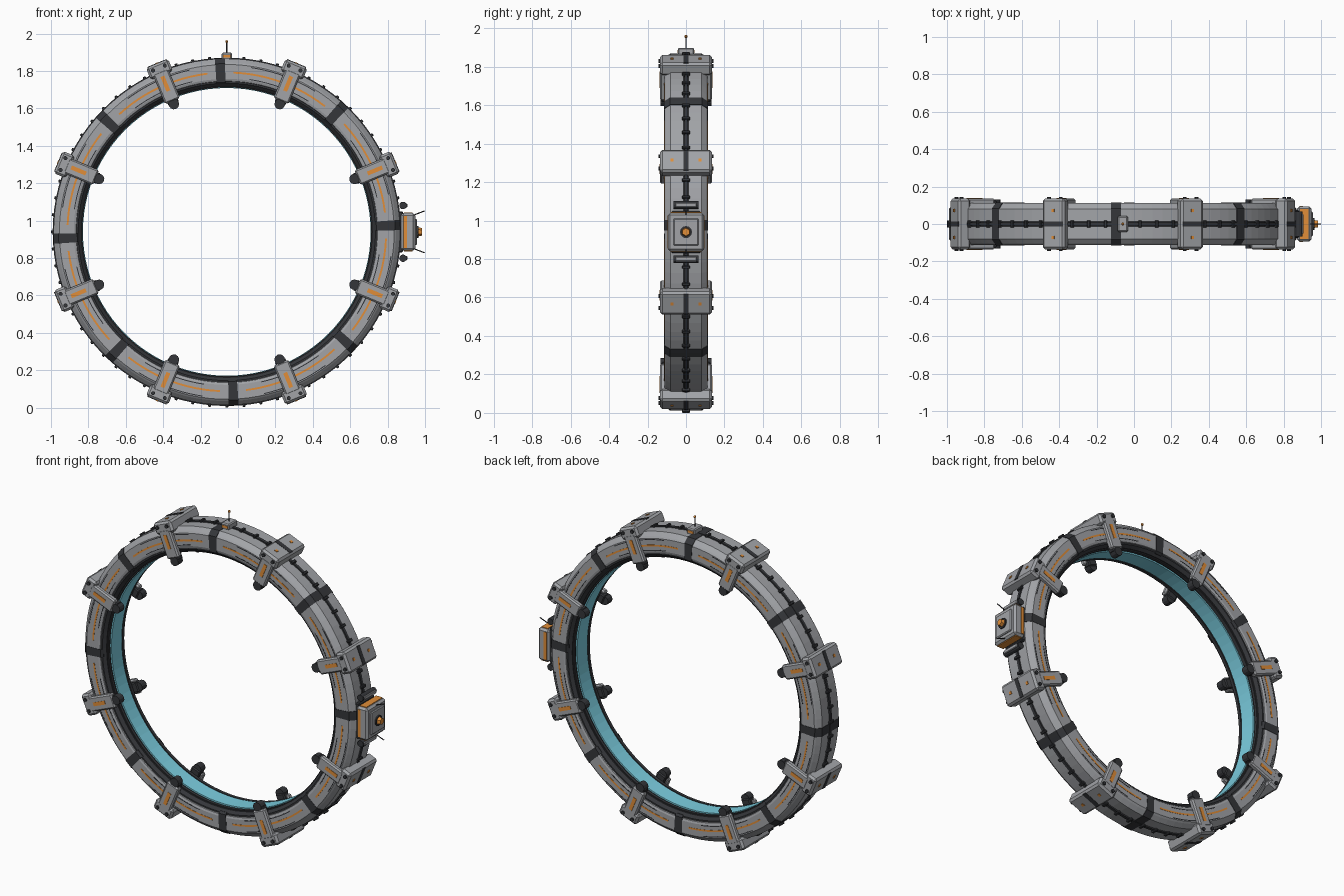
import bpy, bmesh
from math import cos, sin, pi, radians
from mathutils import Matrix, Vector

if "Cube" in bpy.data.objects:
    bpy.data.objects.remove(bpy.data.objects["Cube"])

CX, CZ = -0.06, 0.94          # ring centre
parts = {}                    # part name -> bmesh
DARK, GREY = (0.035, 0.037, 0.042, 1), (0.36, 0.37, 0.39, 1)
ORANGE, CYAN = (0.75, 0.27, 0.04, 1), (0.2, 0.62, 0.75, 1)
colours = {}


def target(name, colour):
    colours[name] = colour
    return parts.setdefault(name, bmesh.new())


def merge(name, colour, src, matrix):
    bmesh.ops.transform(src, matrix=matrix, verts=src.verts)
    tmp = bpy.data.meshes.new("tmp")
    src.to_mesh(tmp)
    src.free()
    target(name, colour).from_mesh(tmp)
    bpy.data.meshes.remove(tmp)


def polar(a):
    """Frame on the ring: x = radial, y = y, z = tangential."""
    return Matrix.Translation((CX, 0, CZ)) @ Matrix.Rotation(-radians(a), 4, 'Y')


def box(name, colour, x, y, z, frame=Matrix(), bevel=0.0):
    b = bmesh.new()
    bmesh.ops.create_cube(b, size=1)
    for v in b.verts:
        for i, (lo, hi) in enumerate((x, y, z)):
            v.co[i] = lo + (v.co[i] + 0.5) * (hi - lo)
    if bevel:
        bmesh.ops.bevel(b, geom=b.edges[:], offset=bevel, segments=1, affect='EDGES', profile=0.5)
    merge(name, colour, b, frame)


def rod(name, colour, p0, p1, r, n=12, frame=Matrix(), r2=None):
    p0, p1 = Vector(p0), Vector(p1)
    d = p1 - p0
    b = bmesh.new()
    bmesh.ops.create_cone(b, cap_ends=True, segments=n, radius1=r,
                          radius2=r if r2 is None else r2, depth=d.length)
    m = Matrix.Translation((p0 + p1) / 2) @ d.to_track_quat('Z', 'Y').to_matrix().to_4x4()
    merge(name, colour, b, frame @ m)


def ball(name, colour, p, r):
    b = bmesh.new()
    bmesh.ops.create_icosphere(b, subdivisions=2, radius=r)
    merge(name, colour, b, Matrix.Translation(p))


def sweep(name, colour, profile, a0=0, a1=360, n=96):
    """Sweep a closed (radius, y) profile around the ring."""
    b = bmesh.new()
    full = a1 - a0 >= 360
    rows = []
    for i in range(n if full else n + 1):
        a = radians(a0 + (a1 - a0) * i / n)
        rows.append([b.verts.new((CX + r * cos(a), y, CZ + r * sin(a))) for r, y in profile])
    k = len(profile)
    for i in range(n):
        p, q = rows[i], rows[(i + 1) % len(rows)]
        for j in range(k):
            b.faces.new((p[j], p[(j + 1) % k], q[(j + 1) % k], q[j]))
    if not full:
        b.faces.new(rows[0])
        b.faces.new(rows[-1])
    bmesh.ops.recalc_face_normals(b, faces=b.faces)
    merge(name, colour, b, Matrix())


def rect(r0, r1, y0, y1):
    return [(r0, y0), (r1, y0), (r1, y1), (r0, y1)]


# Dark core and glowing inner band
sweep("ring_core", DARK, [(0.778, -0.085), (0.795, -0.102), (0.9, -0.102), (0.916, -0.08),
                          (0.916, 0.08), (0.9, 0.102), (0.795, 0.102), (0.778, 0.085)])
sweep("inner_glow_band", CYAN, rect(0.769, 0.785, -0.05, 0.05))
for s in (-1, 1):
    sweep("inner_rail", DARK, rect(0.772, 0.79, s * 0.06, s * 0.078))

# Armour panels in eight sections, separated by dark joint bands
for k in range(8):
    mid = 45 * k + 2.25
    a0, a1 = mid + 1.7, mid + 43.3
    for s in (-1, 1):
        sweep("armour_panel", GREY, [(0.802, s * 0.095), (0.806, s * 0.108), (0.818, s * 0.112),
                                     (0.895, s * 0.112), (0.905, s * 0.104), (0.926, s * 0.08),
                                     (0.926, s * 0.013), (0.9, s * 0.013), (0.89, s * 0.09)], a0, a1, 12)
        sweep("orange_line", ORANGE, rect(0.847, 0.857, s * 0.105, s * 0.1135), a0 + 3, a1 - 3, 12)
        for r in (0.821, 0.885):
            sweep("panel_groove", DARK, rect(r, r + 0.005, s * 0.105, s * 0.113), a0 + 9, a1 - 9, 10)
    sweep("joint_band", DARK, [(0.79, -0.1), (0.8, -0.114), (0.9, -0.114), (0.928, -0.083),
                               (0.928, 0.083), (0.9, 0.114), (0.8, 0.114), (0.79, 0.1)],
          mid - 1.7, mid + 1.7, 2)

# Outer cable strip with ribs
sweep("outer_cable", DARK, rect(0.91, 0.931, -0.009, 0.009))
for i in range(64):
    box("cable_rib", DARK, (0.918, 0.94), (-0.02, 0.02), (-0.008, 0.008), polar(i * 5.625), 0.003)

# Eight clamps gripping the ring
for k in range(8):
    f = polar(22.5 + 45 * k)
    box("clamp_head", GREY, (0.905, 0.975), (-0.135, 0.135), (-0.064, 0.064), f, 0.012)
    box("clamp_strip", DARK, (0.95, 0.977), (-0.014, 0.014), (-0.055, 0.055), f)
    for s in (-1, 1):
        y = sorted((s * 0.1, s * 0.136))
        box("clamp_leg", GREY, (0.757, 0.93), y, (-0.043, 0.043), f, 0.008)
        box("clamp_orange_mark", ORANGE, (0.815, 0.9), sorted((s * 0.13, s * 0.1385)), (-0.011, 0.011), f)
        box("clamp_light", ORANGE, (0.97, 0.979), (s * 0.072 - 0.008, s * 0.072 + 0.008), (-0.008, 0.008), f)
        box("clamp_foot", DARK, (0.74, 0.79), sorted((s * 0.082, s * 0.128)), (-0.03, 0.03), f, 0.006)
        rod("clamp_knob", DARK, (0.739, s * 0.088, 0), (0.739, s * 0.132, 0), 0.028, 12, f)
        for t in (-0.034, 0.034):
            rod("clamp_bolt", DARK, (0.948, s * 0.13, t), (0.948, s * 0.144, t), 0.011, 8, f)

# Top antenna
box("antenna_base", GREY, (CX - 0.027, CX + 0.027), (-0.042, 0.042), (1.86, 1.898), bevel=0.006)
box("antenna_base_mark", ORANGE, (CX - 0.02, CX + 0.02), (-0.044, 0.044), (1.872, 1.886))
rod("antenna_mast", DARK, (CX, 0, 1.89), (CX, 0, 1.955), 0.003, 8)
ball("antenna_tip", ORANGE, (CX, 0, 1.957), 0.008)

# Control pod on the right side
box("pod_mount", DARK, (0.85, 0.882), (-0.075, 0.075), (CZ - 0.11, CZ + 0.11), bevel=0.006)
box("pod_body", GREY, (0.872, 0.948), (-0.094, 0.094), (CZ - 0.1, CZ + 0.1), bevel=0.012)
box("pod_cover", GREY, (0.94, 0.957), (-0.066, 0.066), (CZ - 0.07, CZ + 0.07), bevel=0.005)
for s in (-1, 1):
    y = sorted((s * 0.09, s * 0.097))
    box("pod_orange_stripe", ORANGE, (0.884, 0.904), y, (CZ - 0.085, CZ + 0.085))
    box("pod_orange_stripe", ORANGE, (0.888, 0.932), (-0.08, 0.08), sorted((CZ + s * 0.095, CZ + s * 0.104)))
    zc = CZ + s * 0.141
    rod("pod_canister", DARK, (0.882, -0.066, zc), (0.882, 0.066, zc), 0.02, 12)
    box("pod_canister_cover", GREY, (0.893, 0.905), (-0.055, 0.055), (zc - 0.011, zc + 0.011), bevel=0.003)
    rod("pod_whisker", DARK, (0.94, 0, CZ + s * 0.09), (0.998, 0, CZ + s * 0.112), 0.003, 8)
rod("pod_knob_base", DARK, (0.95, 0, CZ), (0.964, 0, CZ), 0.032, 12)
rod("pod_knob", ORANGE, (0.96, 0, CZ), (0.984, 0, CZ), 0.025, 6, r2=0.02)

# Turn every part into an object
mats = {}
for name, bm in parts.items():
    bmesh.ops.recalc_face_normals(bm, faces=bm.faces)
    me = bpy.data.meshes.new(name)
    bm.to_mesh(me)
    bm.free()
    c = colours[name]
    if c not in mats:
        mats[c] = bpy.data.materials.new("paint_%d" % len(mats))
        mats[c].diffuse_color = c
    me.materials.append(mats[c])
    bpy.context.collection.objects.link(bpy.data.objects.new(name, me))

for m in bpy.data.materials:
    if m.users and not m.is_grease_pencil:
        m.use_nodes = True
        m.node_tree.nodes["Principled BSDF"].inputs["Base Color"].default_value = m.diffuse_color
